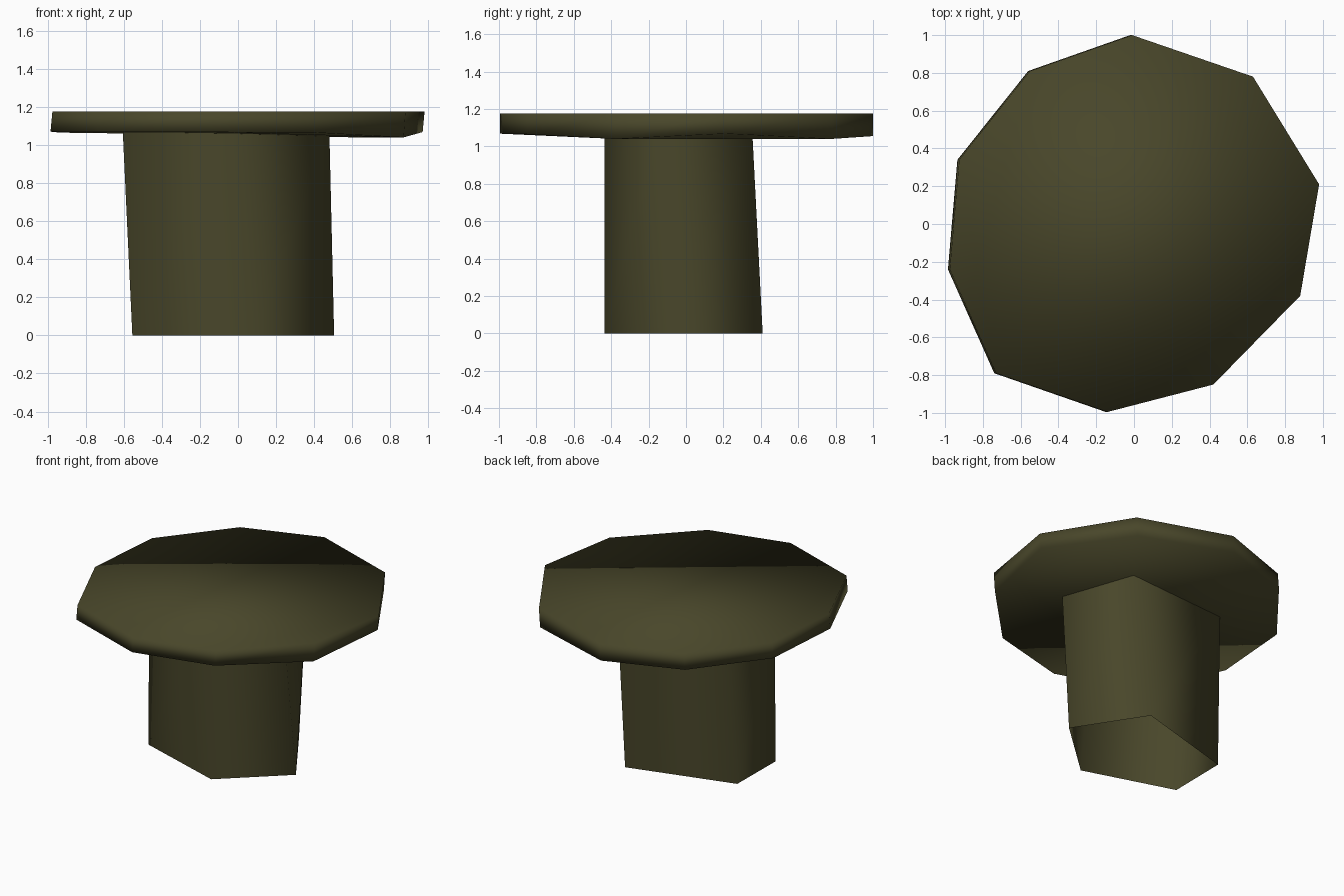
import bpy, bmesh

if "Cube" in bpy.data.objects:
    bpy.data.objects.remove(bpy.data.objects["Cube"])

# Single dark olive colour
olive = bpy.data.materials.new("dark olive")
olive.diffuse_color = (0.066, 0.062, 0.023, 1.0)
olive.use_nodes = True
olive.node_tree.nodes["Principled BSDF"].inputs["Base Color"].default_value = olive.diffuse_color


def loft(name, lower, upper, cap_bottom, cap_top):
    """Join two rings of (x, y, z) points with side faces and optional caps."""
    bm = bmesh.new()
    lo = [bm.verts.new(p) for p in lower]
    up = [bm.verts.new(p) for p in upper]
    n = len(lo)
    for i in range(n):
        j = (i + 1) % n
        bm.faces.new((lo[i], lo[j], up[j], up[i]))
    if cap_bottom:
        bm.faces.new(lo[::-1])
    if cap_top:
        bm.faces.new(up)
    bmesh.ops.recalc_face_normals(bm, faces=bm.faces[:])
    for f in bm.faces:
        f.smooth = True
    mesh = bpy.data.meshes.new(name)
    bm.to_mesh(mesh)
    bm.free()
    mesh.materials.append(olive)
    obj = bpy.data.objects.new(name, mesh)
    bpy.context.collection.objects.link(obj)
    return obj


# Cap: irregular ten-sided slab, flat on top, uneven underneath
rim = [(-0.14, -0.995), (0.42, -0.85), (0.88, -0.38), (0.98, 0.21), (0.63, 0.78),
       (-0.01, 1.0), (-0.55, 0.81), (-0.925, 0.34), (-0.975, -0.24), (-0.73, -0.79)]
under = [1.068, 1.065, 1.04, 1.068, 1.04, 1.055, 1.06, 1.065, 1.07, 1.068]
loft("cap",
     [(x - 0.01, y, z) for (x, y), z in zip(rim, under)],
     [(x, y, 1.175) for x, y in rim], True, True)

# Stem: five-sided, slightly twisted tube, open at the base
base = [(0.09, -0.435), (0.505, -0.06), (0.20, 0.41), (-0.55, 0.20), (-0.555, -0.23)]
neck = [(-0.01, -0.435), (0.48, -0.16), (0.30, 0.355), (-0.50, 0.28), (-0.605, -0.15)]
loft("stem",
     [(x, y, 0.0) for x, y in base],
     [(x, y, 1.065) for x, y in neck], False, False)
